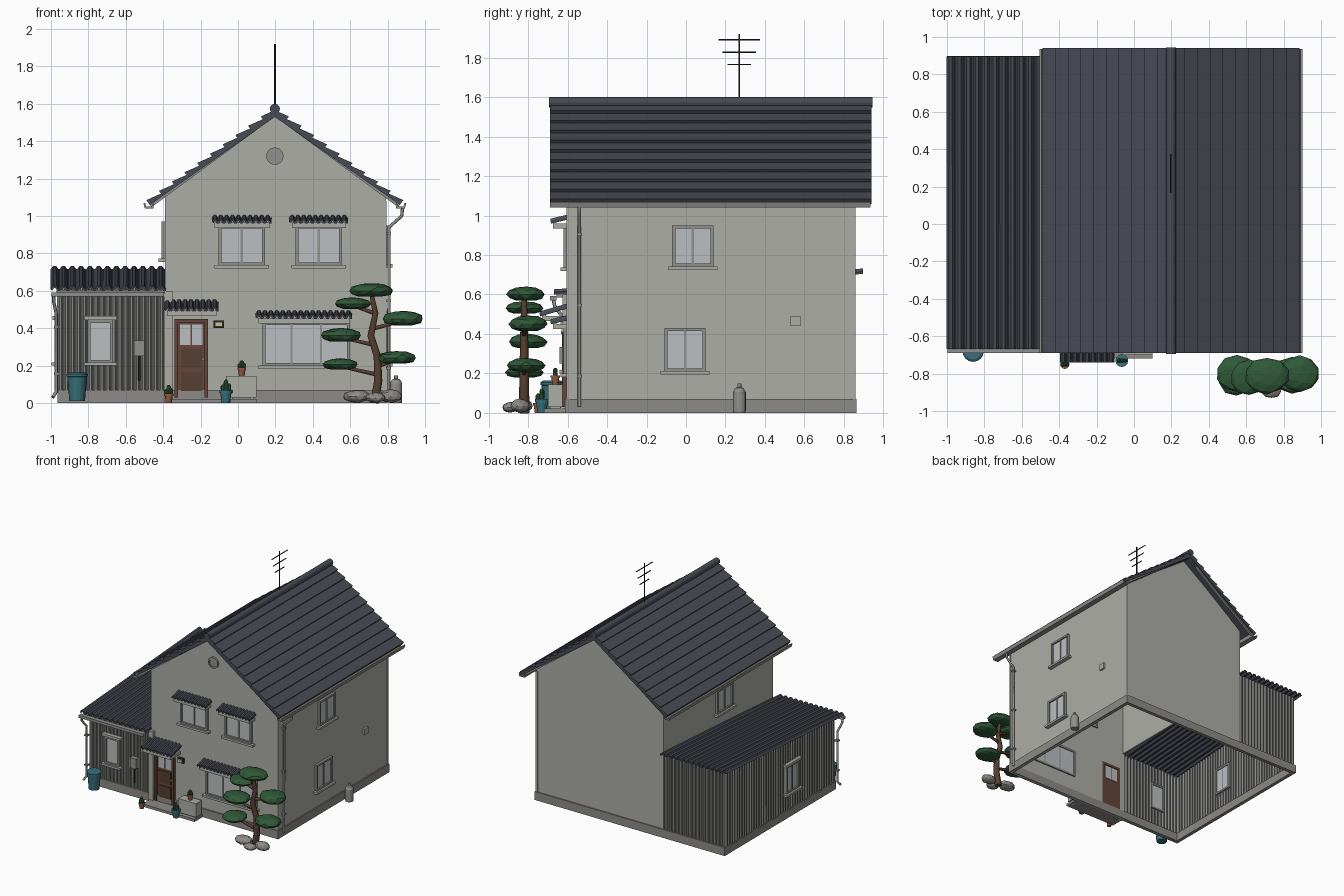
import bpy, bmesh, math, random
from mathutils import Matrix, Vector as V

if "Cube" in bpy.data.objects:
    bpy.data.objects.remove(bpy.data.objects["Cube"])
random.seed(4)

def mat(name, *c):
    m = bpy.data.materials.new(name)
    m.diffuse_color = (*c, 1)
    m.use_nodes = True
    m.node_tree.nodes["Principled BSDF"].inputs["Base Color"].default_value = m.diffuse_color
    return m
WALL = mat("wall", .42, .42, .39); STONE = mat("stone", .27, .26, .24); ROOF = mat("roof", .065, .07, .09)
METAL = mat("metal", .28, .28, .27); GLASS = mat("glass", .5, .52, .54); WOOD = mat("wood", .13, .06, .04)
BARK = mat("bark", .09, .05, .03); LEAF = mat("leaf", .03, .1, .04); BLUE = mat("blue", .04, .16, .2)
CLAY = mat("clay", .3, .1, .05); DARK = mat("dark", .02, .02, .025); CORR = mat("corrugated", .25, .25, .24)
LAMP = mat("lamp", .6, .55, .3)

def finish(bm, name, m, M=None):
    if M: bm.transform(M)
    bmesh.ops.recalc_face_normals(bm, faces=bm.faces)
    me = bpy.data.meshes.new(name); bm.to_mesh(me); bm.free()
    me.materials.append(m)
    ob = bpy.data.objects.new(name, me)
    bpy.context.collection.objects.link(ob)
    return ob

def boxes(name, items, m, M=None):
    bm = bmesh.new()
    for x0, x1, y0, y1, z0, z1 in items:
        T = Matrix.Translation(((x0+x1)/2, (y0+y1)/2, (z0+z1)/2)) @ Matrix.Diagonal((x1-x0, y1-y0, z1-z0, 1))
        bmesh.ops.create_cube(bm, size=1, matrix=T)
    return finish(bm, name, m, M)

def prism(name, pts, y0, y1, m):
    """xz outline extruded along y"""
    bm = bmesh.new()
    f = bm.faces.new([bm.verts.new((x, y0, z)) for x, z in pts])
    r = bmesh.ops.extrude_face_region(bm, geom=[f])
    bmesh.ops.translate(bm, vec=(0, y1-y0, 0), verts=[v for v in r['geom'] if isinstance(v, bmesh.types.BMVert)])
    return finish(bm, name, m)

def wave(name, a, b, ua, ub, n, pitch, amp, m, thick=.006):
    """corrugated sheet from edge a-b to edge (a+ua)-(b+ub), waves along n"""
    a, b, ua, ub, n = map(V, (a, b, ua, ub, n))
    steps = max(1, round((b-a).length/pitch))*4
    bm = bmesh.new(); prev = None
    for i in range(steps+1):
        t = i/steps
        p = a.lerp(b, t) + n*amp*(0, 1, 1, 0)[i % 4]
        cur = [bm.verts.new(p), bm.verts.new(p + ua.lerp(ub, t))]
        if prev: bm.faces.new((prev[0], cur[0], cur[1], prev[1]))
        prev = cur
    ob = finish(bm, name, m)
    s = ob.modifiers.new("thickness", 'SOLIDIFY'); s.thickness = thick; s.offset = 0
    return ob

def lathe(name, prof, loc, m, n=16, rot=None):
    bm = bmesh.new()
    rings = [[bm.verts.new((r*math.cos(2*math.pi*i/n), r*math.sin(2*math.pi*i/n), z)) for i in range(n)] for r, z in prof]
    for p, q in zip(rings, rings[1:]):
        for i in range(n):
            bm.faces.new((p[i], p[(i+1) % n], q[(i+1) % n], q[i]))
    bm.faces.new(rings[0]); bm.faces.new(rings[-1])
    return finish(bm, name, m, Matrix.Translation(loc) @ (rot or Matrix()))

def tube(name, pts, radii, m, res=2):
    cu = bpy.data.curves.new(name, 'CURVE'); cu.dimensions = '3D'
    cu.bevel_depth = 1; cu.bevel_resolution = res; cu.use_fill_caps = True
    sp = cu.splines.new('POLY'); sp.points.add(len(pts)-1)
    for i, p in enumerate(pts):
        sp.points[i].co = (*p, 1)
        sp.points[i].radius = radii[i] if isinstance(radii, list) else radii
    cu.materials.append(m)
    ob = bpy.data.objects.new(name, cu); bpy.context.collection.objects.link(ob)

# main house shell (open below, left wall only above the annex)
RX = .197
gable = [(-.39, 0), (.79, 0), (.79, 1.1), (RX, 1.54), (-.39, 1.1)]
prism("front_gable_wall", gable, -.60, -.585, WALL)
prism("back_gable_wall", gable, .84, .855, WALL)
boxes("side_walls", [(.775, .79, -.6, .855, 0, 1.1), (-.39, -.375, -.6, .855, .6, 1.1)], WALL)
boxes("foundation", [(-.965, .8, -.612, -.58, 0, .07), (-.965, .8, .835, .865, 0, .07),
                     (.77, .8, -.6, .86, 0, .07), (-.965, -.935, -.6, .86, 0, .07)], STONE)
boxes("corner_posts", [(-.395, -.35, -.625, -.59, 0, .6), (.775, .795, -.605, -.59, .07, 1.08),
                       (.775, .795, .845, .86, .07, 1.08)], WALL)

# main roof: stepped tile courses, mirrored across the ridge
top, eave = V((0, 1.572)), V((.68, 1.075))
d = (eave-top).normalized(); nrm = V((-d.y, d.x))
N = 10
prof = [top - nrm*.035]
for i in range(N):
    prof += [top.lerp(eave, i/N) - nrm*.006, top.lerp(eave, (i+1)/N) + nrm*.012]
prof.append(eave - nrm*.02)
for s, nm in ((1, "right"), (-1, "left")):
    prism("roof_"+nm, [(RX+s*p.x, p.y) for p in prof], -.69, .94, ROOF)
    under = [top-nrm*.025, eave-nrm*.012, eave-nrm*.035, top-nrm*.05]
    for y0, y1 in ((-.68, -.662), (.912, .93)):
        prism("bargeboard_"+nm, [(RX+s*max(p.x, 0), p.y) for p in under], y0, y1, METAL)
    g = [(.648, 1.04), (.695, 1.04), (.703, 1.068), (.692, 1.068), (.688, 1.05), (.658, 1.05), (.658, 1.09), (.648, 1.09)]
    prism("gutter_"+nm, [(RX+s*x, z) for x, z in g], -.69, .935, METAL)
lathe("ridge_cap", [(.027, -.695), (.027, .945)], (RX, 0, 1.573), ROOF, 12, Matrix.Rotation(-math.pi/2, 4, 'X'))

# annex with corrugated cladding and lean-to roof sloping to the front
wave("annex_front", (-.96, -.592, .06), (-.39, -.592, .06), (0, 0, .54), (0, 0, .54), (0, -1, 0), .032, .012, CORR)
wave("annex_left", (-.952, -.592, .06), (-.952, .85, .06), (0, 0, .54), (0, 0, .635), (-1, 0, 0), .032, .012, CORR)
wave("annex_back", (-.96, .845, .06), (-.39, .845, .06), (0, 0, .635), (0, 0, .635), (0, 1, 0), .032, .012, CORR)
wave("annex_roof", (-.998, -.668, .605), (-.385, -.668, .605), (0, 1.565, .105), (0, 1.565, .105), (0, 0, 1), .047, .016, ROOF, .012)
boxes("annex_gutter", [(-.998, -.395, -.69, -.655, .57, .592), (-.97, -.39, -.655, -.6, .585, .605)], METAL)

# windows: local frame faces -y, centred on the wall line
def window(name, c, w, h, ang=0, panes=2, head=False):
    M = Matrix.Translation(c) @ Matrix.Rotation(math.radians(ang), 4, 'Z')
    w /= 2; h /= 2; f = .016
    bars = [(-w, w, -.02, .025, h-f, h), (-w, w, -.02, .025, -h, -h+f),
            (-w, -w+f, -.02, .025, -h, h), (w-f, w, -.02, .025, -h, h)]
    for i in range(1, panes):
        x = -w + 2*w*i/panes
        bars.append((x-.006, x+.006, -.014, .02, -h, h))
    boxes(name+"_frame", bars, METAL, M)
    boxes(name+"_glass", [(-w+f, w-f, -.008, .018, -h+f, h-f)], GLASS, M)
    sill = [(-w-.02, w+.02, -.035, .005, -h-.015, -h+.002)]
    if head: sill.append((-w-.02, w+.02, -.03, .005, h, h+.02))
    boxes(name+"_sill", sill, WALL, M)
window("upper_window_a", (.02, -.6, .842), .25, .215)
window("upper_window_b", (.432, -.6, .842), .25, .215)
window("lower_window", (.365, -.6, .315), .47, .235, 0, 3)
window("annex_window", (-.737, -.605, .33), .135, .23, 0, 1, True)
window("annex_side_window", (-.962, -.02, .33), .17, .23, -90, 2, True)
window("left_window", (-.39, .06, .87), .21, .2, -90)
window("right_upper_window", (.79, .035, .845), .21, .21, 90)
window("right_lower_window", (.79, -.005, .32), .21, .22, 90)

# tiled awnings over door and front windows
def awning(name, x0, x1, z, depth, drop):
    y = -.6-depth
    wave(name, (x0, y, z-drop), (x1, y, z-drop), (0, depth, drop), (0, depth, drop), (0, 0, 1), .031, .014, ROOF, .012)
    boxes(name+"_beam", [(x0+.01, x1-.01, y+.01, y+.03, z-drop-.03, z-drop)] +
          [(x-.008, x+.008, y+.02, -.6, z-drop-.03, z-drop-.005) for x in (x0+.018, x1-.018)], WALL)
awning("upper_awning_a", -.135, .178, .985, .085, .02)
awning("upper_awning_b", .278, .587, .985, .085, .02)
awning("lower_awning", .1, .61, .475, .085, .02)
awning("door_awning", -.39, -.105, .535, .14, .04)

# door
boxes("door_leaf", [(-.325, -.175, -.608, -.585, .04, .435)], WOOD)
boxes("door_frame", [(-.34, -.322, -.625, -.58, .03, .45), (-.178, -.16, -.625, -.58, .03, .45), (-.34, -.16, -.625, -.58, .43, .45)], WOOD)
boxes("door_panels", [(-.305, -.195, -.614, -.6, .19, .29), (-.305, -.195, -.614, -.6, .065, .165)], BARK)
boxes("door_glass", [(-.31, -.254, -.612, -.58, .31, .42), (-.246, -.19, -.612, -.58, .31, .42)], GLASS)
lathe("door_knob", [(.008, 0), (.008, .02)], (-.187, -.605, .235), METAL, 8, Matrix.Rotation(math.pi/2, 4, 'X'))
boxes("doorstep", [(-.385, .1, -.72, -.6, 0, .022)], STONE)

# wall fittings
boxes("wall_lamp_back", [(-.13, -.075, -.62, -.598, .402, .442)], DARK)
boxes("wall_lamp", [(-.123, -.082, -.632, -.615, .41, .434)], LAMP)
boxes("meter_box", [(-.557, -.5, -.64, -.6, .25, .335)], METAL)
tube("meter_pipe", [(-.528, -.615, .25), (-.528, -.615, .12)], .006, DARK)
boxes("side_vent", [(.785, .805, .53, .58, .44, .49)], WALL)
R = Matrix.Rotation(math.pi/2, 4, 'X')
lathe("gable_vent_ring", [(.046, 0), (.046, .018), (.034, .018), (.034, .01)], (RX, -.598, 1.32), METAL, 24, R)

# downpipes with clips
tube("main_downpipe", [(.88, -.54, 1.045), (.875, -.54, 1.0), (.808, -.54, .94), (.805, -.54, .03)], .009, METAL)
tube("annex_downpipe", [(-.985, -.672, .575), (-.985, -.665, .54), (-.972, -.62, .48), (-.972, -.62, .06), (-.99, -.64, .03)], .009, METAL)
boxes("pipe_clips", [(.788, .818, -.553, -.527, z, z+.012) for z in (.18, .54, .9)] +
      [(-.985, -.955, -.633, -.605, z, z+.012) for z in (.15, .4)], METAL)

# roof antenna
tube("antenna_mast", [(RX, .27, 1.57), (RX, .27, 1.92)], .005, DARK, 1)
for z, h in ((1.89, .105), (1.828, .085), (1.765, .06)):
    tube("antenna_rod", [(RX, .27-h, z), (RX, .27+h, z)], .004, DARK, 1)

# yard objects
lathe("water_barrel", [(.042, .01), (.052, .14), (.057, .142), (.057, .155), (.045, .163)], (-.86, -.68, 0), BLUE)
lathe("gas_bottle", [(.031, 0), (.033, .01), (.033, .105), (.022, .125), (.01, .13), (.01, .148)], (.845, .27, 0), METAL)
boxes("planter_box", [(-.065, .1, -.7, -.625, .03, .145), (-.05, -.03, -.69, -.635, 0, .03), (.065, .085, -.69, -.635, 0, .03)], WALL)
def pot(name, x, y, z, r, h, plant, m):
    lathe(name, [(r*.7, 0), (r*.92, h*.75), (r*1.08, h*.75), (r*1.08, h), (r*.8, h), (r*.8, h*.9)], (x, y, z), m, 12)
    for dx, s in ((0, 1), (-r*.6, .6), (r*.6, .7)):
        lathe(name+"_cactus", [(.008, 0), (.012, .015), (.012, plant*s*.8), (.005, plant*s)], (x+dx*.8, y, z+h*.85), LEAF, 8)
pot("clay_pot_left", -.37, -.75, 0, .023, .05, .055, CLAY)
pot("blue_pot", -.065, -.73, 0, .032, .07, .065, BLUE)
pot("clay_pot_top", .02, -.662, .145, .022, .045, .045, CLAY)

# cloud-pruned pine
tube("tree_trunk", [(.73, -.82, 0), (.75, -.82, .12), (.745, -.82, .25), (.71, -.82, .36), (.735, -.82, .48), (.71, -.82, .6)],
     [.028, .025, .023, .021, .018, .012], BARK, 1)
pads = [(.71, -.81, .6, .122, .042), (.615, -.82, .53, .1, .036), (.885, -.8, .45, .113, .046),
        (.55, -.8, .36, .11, .042), (.845, -.81, .24, .108, .04), (.548, -.82, .205, .1, .034)]
def blob(name, x, y, z, r, ry, h, m, flat):
    bm = bmesh.new()
    bmesh.ops.create_icosphere(bm, subdivisions=2, radius=1)
    for v in bm.verts:
        v.co *= random.uniform(.93, 1.03)
        v.co.z = max(v.co.z, flat)
    finish(bm, name, m, Matrix.Translation((x, y, z)) @ Matrix.Diagonal((r, ry, h, 1)))
for i, (x, y, z, r, h) in enumerate(pads):
    blob("foliage_pad", x, y, z, r, .1, h, LEAF, -.75)
    if i: tube("branch", [(.73, -.82, z-.05), ((x+.73)/2, -.82, z-.03), (x, y, z-.01)], [.013, .011, .008], BARK, 1)
for x, y, r, h in ((.635, -.83, .075, .035), (.815, -.84, .065, .036), (.735, -.89, .055, .028)):
    blob("rock", x, y, h, r, r*.75, h, STONE, -1)
